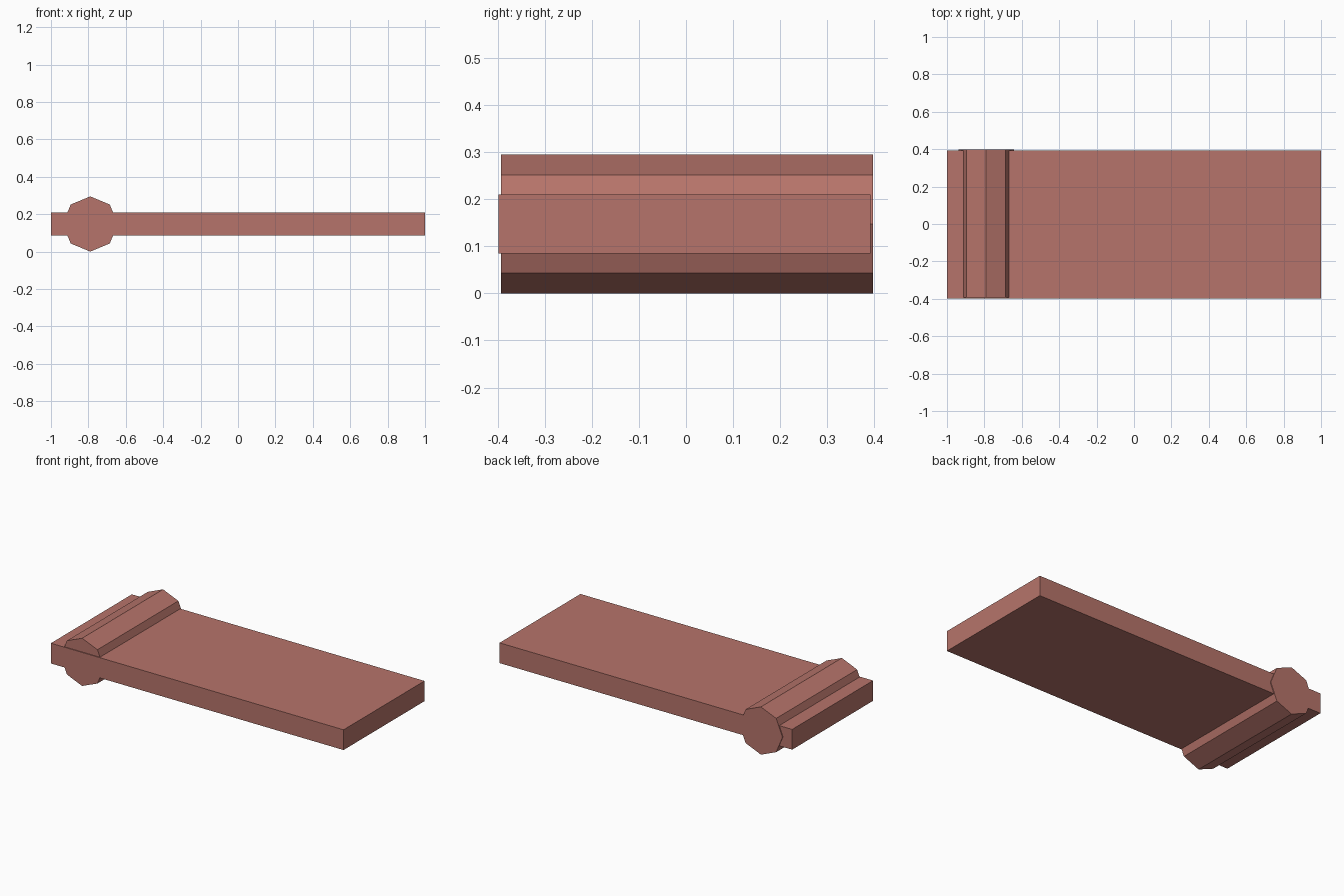
import bpy
import math

if "Cube" in bpy.data.objects:
    bpy.data.objects.remove(bpy.data.objects["Cube"])

red = bpy.data.materials.new("dusty_red")
red.diffuse_color = (0.47, 0.175, 0.145, 1)
red.use_nodes = True
red.node_tree.nodes["Principled BSDF"].inputs["Base Color"].default_value = red.diffuse_color

# Flat slab
bpy.ops.mesh.primitive_cube_add(size=1, location=(0, -0.003, 0.1475))
slab = bpy.context.object
slab.name = "slab"
slab.scale = (2.0, 0.79, 0.125)
slab.data.materials.append(red)

# Octagonal bar through one end, corner pointing up, slightly offset to the back
bpy.ops.mesh.primitive_cylinder_add(vertices=8, radius=0.1475, depth=0.79,
                                    location=(-0.79, 0.002, 0.1475),
                                    rotation=(math.pi / 2, 0, 0))
bar = bpy.context.object
bar.name = "octagonal_bar"
bar.data.materials.append(red)
